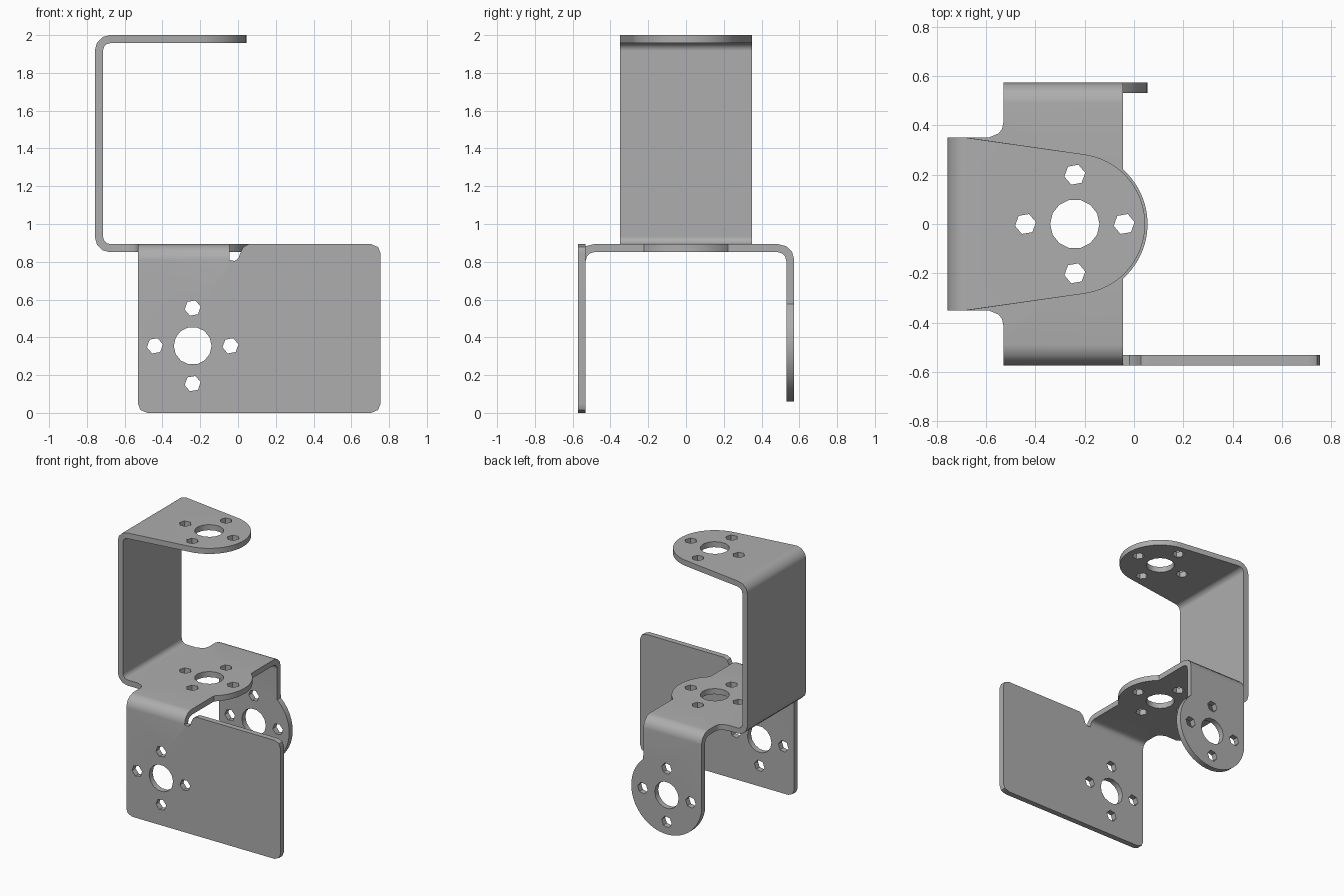
import bpy, bmesh
from math import sin, cos, radians
from mathutils import Vector

cube = bpy.data.objects.get("Cube")
if cube:
    bpy.data.objects.remove(cube, do_unlink=True)

T = 0.042            # sheet thickness
CX, CZ = -0.24, 0.355  # hole pattern centre
LEFT, RIGHT = -0.53, -0.045
DECK, FLANGE, TOP = 0.893, 0.573, 2 - T
BEND, TIGHT = 0.083, 0.041  # outer and inner bend radii

bm = bmesh.new()


def arc(cx, cy, r, a0, a1, n):
    steps = [radians(a0 + (a1 - a0) * i / n) for i in range(n + 1)]
    return [(cx + r * cos(a), cy + r * sin(a)) for a in steps]


def hole_pattern(cx, cy):
    """One round centre hole with four small screw holes around it."""
    loops = [arc(cx, cy, 0.1, 0, 360, 14)[:-1]]
    for x, y in arc(cx, cy, 0.2, 0, 270, 3):
        loops.append(arc(x, y, 0.043, 10, 370, 6)[:-1])
    return loops


def plate(outline, holes, place, normal):
    """Flat panel with holes; place maps 2D points into space."""
    edges = []
    for loop in [outline] + holes:
        vs = [bm.verts.new(place(*p)) for p in loop]
        edges += [bm.edges.new((v, vs[i - 1])) for i, v in enumerate(vs)]
    bmesh.ops.triangle_fill(bm, edges=edges, use_beauty=True, normal=normal)


def strip(profile, lo, hi, place):
    """Bent panel: a profile swept straight from lo to hi."""
    rows = [[bm.verts.new(place(s, *p)) for s in (lo, hi)] for p in profile]
    for a, b in zip(rows, rows[1:]):
        bm.faces.new((a[0], a[1], b[1], b[0]))


def mirrored(points):
    return points + [(x, -y) for x, y in reversed(points)]


# Deck: neck on the right, rounded bulge on the left
fold = FLANGE - BEND
neck_x = -0.715 + TIGHT
half = [(neck_x, 0.35), (-0.59, 0.35), (-0.55, 0.367), (-0.535, 0.385),
        (LEFT, 0.41), (LEFT, fold), (RIGHT, fold)]
half += arc(CX, 0, 0.295, 48.6, 3, 9)
plate(mirrored(half), hole_pattern(CX, 0),
      lambda x, y: (x, y, DECK), Vector((0, 0, 1)))

# Upper arm: bend, upright web, bend
web = arc(neck_x, DECK + TIGHT, TIGHT, 270, 180, 3)
web += arc(neck_x, TOP - TIGHT, TIGHT, 180, 90, 3)
strip(web, -0.35, 0.35, lambda s, x, z: (x, s, z))

# Top tongue, tapering into a round end
tongue = [(neck_x, 0.35)] + arc(CX, 0, 0.285, 81, 3, 12)
plate(mirrored(tongue), hole_pattern(CX, 0),
      lambda x, y: (x, y, TOP), Vector((0, 0, -1)))

# Folds down from the deck at front and back
for side in (-1, 1):
    strip(arc(fold, DECK - BEND, BEND, 90, 0, 3), LEFT, RIGHT,
          lambda s, y, z: (s, side * y, z))

# Wide front panel with relief notch
fold_z = DECK - BEND
front = [(LEFT, fold_z), (LEFT, 0.05), (-0.517, 0.016), (-0.48, 0),
         (0.705, 0), (0.742, 0.016), (0.755, 0.05), (0.755, 0.843),
         (0.742, 0.878), (0.705, DECK), (0.055, DECK), (0.028, 0.878),
         (0.012, 0.845), (0.003, 0.82), (-0.018, 0.804), (RIGHT, fold_z)]
plate(front, hole_pattern(CX, CZ),
      lambda x, z: (x, -FLANGE, z), Vector((0, -1, 0)))

# Back tab with round end
back = [(RIGHT, fold_z), (LEFT, fold_z)] + arc(CX, CZ, 0.295, 190, 408.6, 26)
back[2] = (LEFT, CZ - 0.054)
plate(back, hole_pattern(CX, CZ),
      lambda x, z: (x, FLANGE, z), Vector((0, 1, 0)))

# Join the panels into one sheet facing up at the deck
bmesh.ops.remove_doubles(bm, verts=bm.verts[:], dist=0.0005)
bmesh.ops.recalc_face_normals(bm, faces=bm.faces[:])
deck = next(f for f in bm.faces
            if all(abs(v.co.z - DECK) < 0.001 for v in f.verts))
if deck.normal.z < 0:
    bmesh.ops.reverse_faces(bm, faces=bm.faces[:])

mesh = bpy.data.meshes.new("bracket")
bm.to_mesh(mesh)
bm.free()
bracket = bpy.data.objects.new("bracket", mesh)
bpy.context.collection.objects.link(bracket)

# Grey metal
metal = bpy.data.materials.new("grey metal")
metal.use_nodes = True
colour = (0.42, 0.42, 0.42, 1)
metal.diffuse_color = colour
metal.node_tree.nodes["Principled BSDF"].inputs["Base Color"].default_value = colour
mesh.materials.append(metal)

# Sheet thickness and shading
bpy.ops.object.select_all(action='DESELECT')
bpy.context.view_layer.objects.active = bracket
bracket.select_set(True)
solid = bracket.modifiers.new("thickness", 'SOLIDIFY')
solid.thickness = T
solid.offset = -1
solid.use_even_offset = True
solid.use_quality_normals = True
bpy.ops.object.modifier_apply(modifier=solid.name)
bpy.ops.object.shade_smooth_by_angle(angle=radians(35))
weighted = bracket.modifiers.new("flat panel normals", 'WEIGHTED_NORMAL')
weighted.keep_sharp = True
